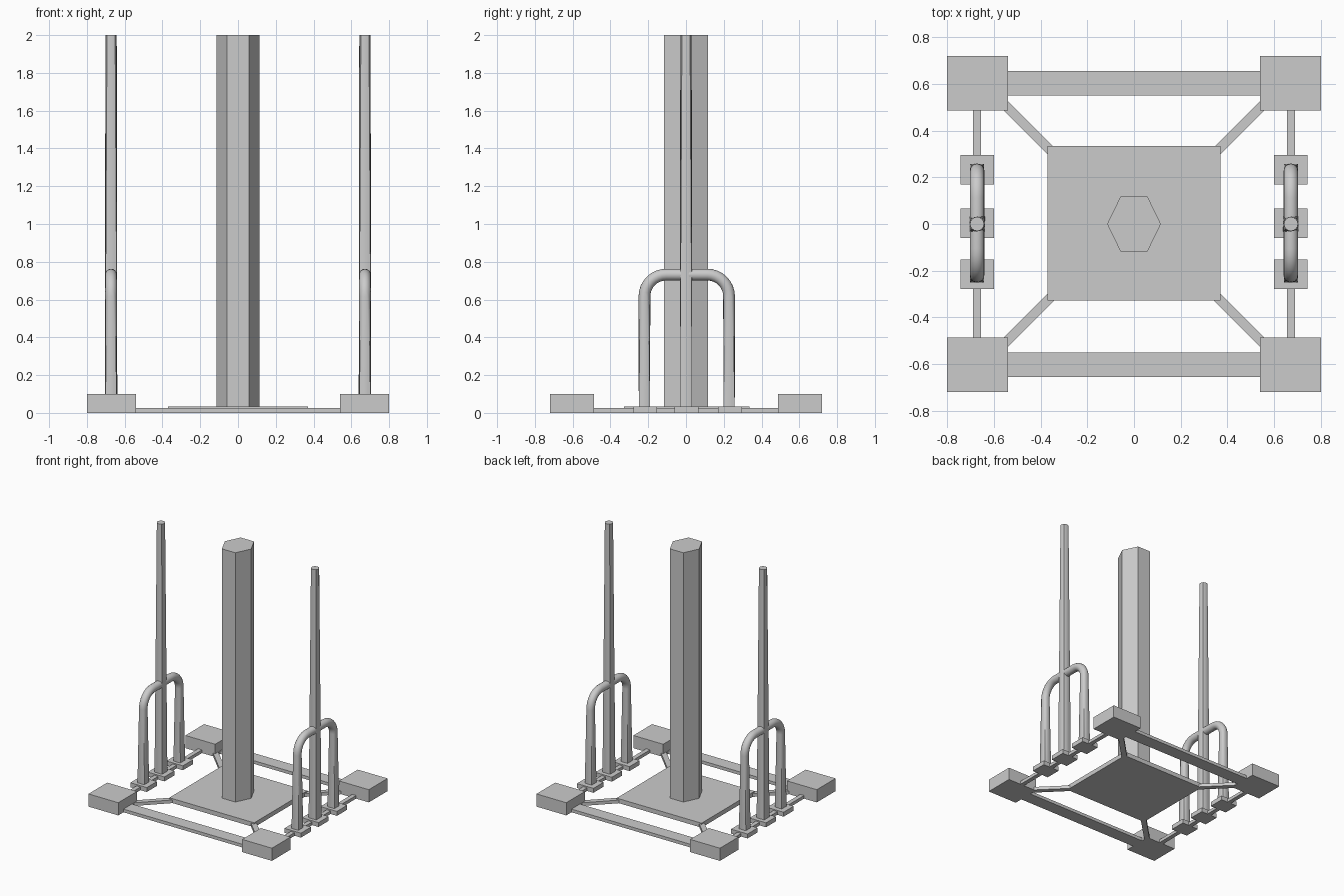
import bpy, bmesh
from math import pi, sin, cos, atan2, hypot
from mathutils import Vector

cube = bpy.data.objects.get("Cube")
if cube:
    bpy.data.objects.remove(cube, do_unlink=True)

grey = bpy.data.materials.new("plain grey")
grey.use_nodes = True
GREY = (0.6, 0.6, 0.6, 1)
grey.diffuse_color = GREY
grey.node_tree.nodes["Principled BSDF"].inputs["Base Color"].default_value = GREY


def finish(name, bm):
    bmesh.ops.recalc_face_normals(bm, faces=bm.faces)
    mesh = bpy.data.meshes.new(name)
    bm.to_mesh(mesh)
    bm.free()
    mesh.materials.append(grey)
    ob = bpy.data.objects.new(name, mesh)
    bpy.context.collection.objects.link(ob)
    return ob


def box(name, x, y, z):
    """Box from (min, max) pairs."""
    bm = bmesh.new()
    bmesh.ops.create_cube(bm, size=1)
    for v in bm.verts:
        v.co = [(a + b) / 2 + c * (b - a) for c, (a, b) in zip(v.co, (x, y, z))]
    return finish(name, bm)


def loft(name, rings):
    """Skin a list of equal-length rings and cap both ends."""
    bm = bmesh.new()
    loops = [[bm.verts.new(p) for p in ring] for ring in rings]
    n = len(loops[0])
    for a, b in zip(loops, loops[1:]):
        for i in range(n):
            j = (i + 1) % n
            bm.faces.new((a[i], a[j], b[j], b[i]))
    bm.faces.new(loops[0])
    bm.faces.new(loops[-1])
    return finish(name, bm)


def tube_ring(centre, normal_angle, half, roundness, n=16):
    """Section in the y-z plane path: square at roundness 0, circle at 1."""
    out = Vector((0, cos(normal_angle), sin(normal_angle)))
    pts = []
    for i in range(n):
        a = 2 * pi * i / n
        c, s = cos(a), sin(a)
        k = half * (roundness + (1 - roundness) / max(abs(c), abs(s)))
        pts.append(Vector(centre) + Vector((c * k, 0, 0)) + out * s * k)
    return pts


def smooth(ob):
    bpy.ops.object.select_all(action='DESELECT')
    ob.select_set(True)
    bpy.context.view_layer.objects.active = ob
    bpy.ops.object.shade_smooth_by_angle(angle=0.6)


# Centre plate and six-sided column
box("centre_plate", (-.37, .37), (-.327, .335), (0, .035))
outline = [(.115, 0), (.058, .117), (-.058, .117),
           (-.115, 0), (-.058, -.117), (.058, -.117)]
loft("column", [[(x, y, z) for x, y in outline] for z in (.035, 2)])

# Corner blocks and diagonal struts
for sx, side in ((-1, "right"), (1, "left")):
    for sy, end in ((-1, "front"), (1, "back")):
        box(f"{end}_{side}_block", sorted((sx * .54, sx * .8)),
            sorted((sy * .487, sy * .72)), (0, .1))
        strut = box(f"{end}_{side}_strut", (-.15, .15), (-.02, .02), (0, .025))
        strut.location = (sx * .455, sy * .412, 0)
        strut.rotation_euler.z = atan2(sy, sx)

# Front and back beams
for sy, end in ((-1, "front"), (1, "back")):
    box(f"{end}_beam", (-.545, .545), sorted((sy * .55, sy * .655)), (0, .025))

# Side rails with feet, hoops and tall posts
Z0, TOP, BEND = .03, .732, .115
Y0, Y1 = -.22, .228
for sx, side in ((-1, "right"), (1, "left")):
    x = sx * .672
    box(f"{side}_rail", (x - .017, x + .017), (-.49, .49), (0, .025))
    for y, place in ((-.216, "front"), (.003, "middle"), (.233, "back")):
        box(f"{side}_{place}_foot", (x - .072, x + .072), (y - .063, y + .063), (0, .035))

    # Post blends from a square base to a round top
    smooth(loft(f"{side}_post", [tube_ring((x, 0, z), pi / 2 * 0, .033 - .003 * t, t)
                                 for t, z in ((0, Z0), (1, 2))]))

    # Hoop legs blend from square to round, then bend over the top
    rings = [tube_ring((x, Y0, Z0), pi, .03, 0)]
    for yc, start in ((Y0 + BEND, pi), (Y1 - BEND, pi / 2)):
        for i in range(9):
            a = start - pi / 2 * i / 8
            rings.append(tube_ring((x, yc + BEND * cos(a), TOP - BEND + BEND * sin(a)),
                                   a, .031, 1))
    rings.append(tube_ring((x, Y1, Z0), 0, .03, 0))
    smooth(loft(f"{side}_hoop", rings))
